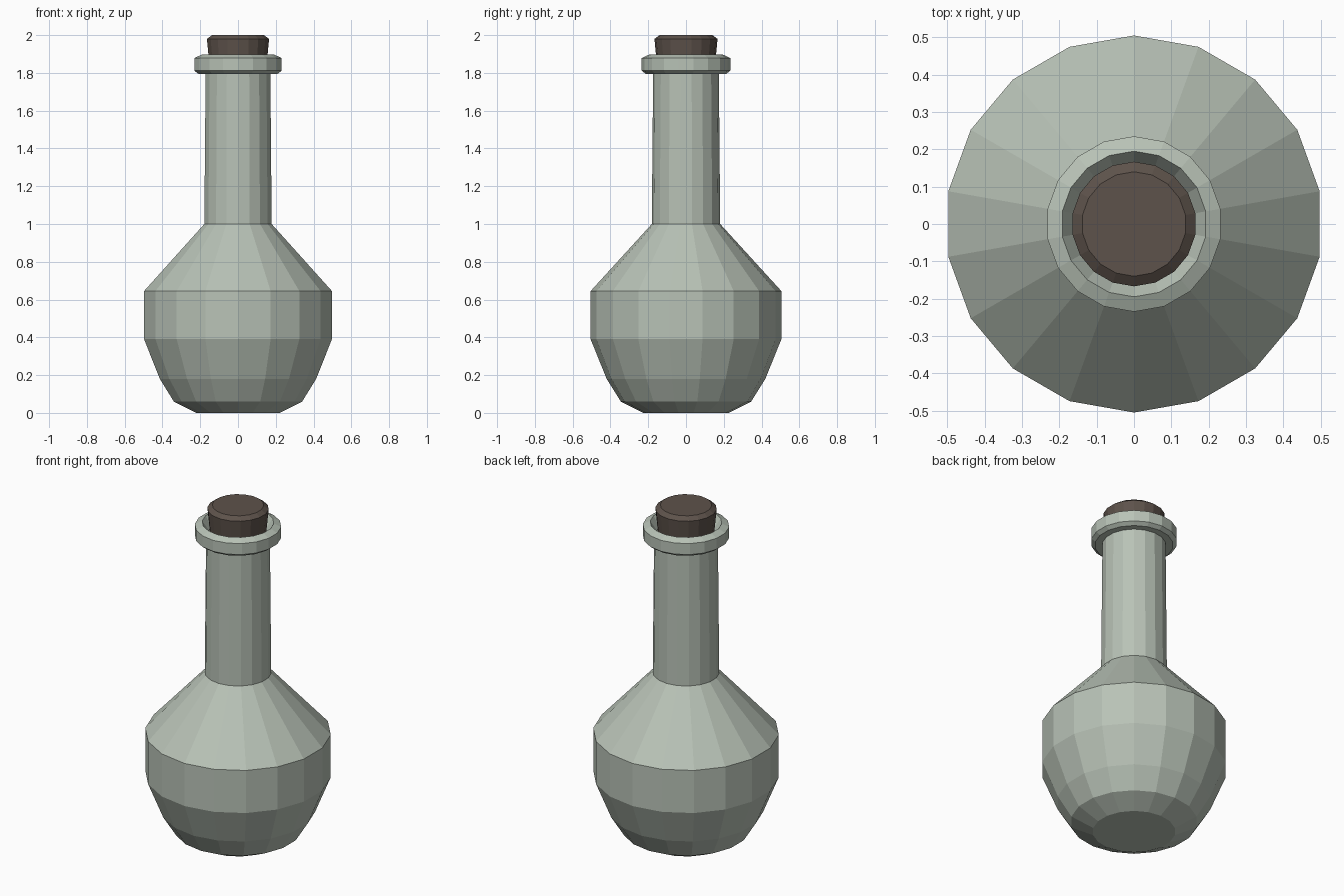
import bpy, bmesh, math

if "Cube" in bpy.data.objects:
    bpy.data.objects.remove(bpy.data.objects["Cube"])

SIDES = 18


def material(name, color):
    mat = bpy.data.materials.new(name)
    mat.diffuse_color = (*color, 1)
    mat.use_nodes = True
    mat.node_tree.nodes["Principled BSDF"].inputs["Base Color"].default_value = mat.diffuse_color
    return mat


def lathe(name, profile, mat):
    """Revolve (radius, z) points into a flat-faced solid capped at both ends."""
    bm = bmesh.new()
    rings = []
    for r, z in profile:
        angles = [math.pi / 2 + i * math.tau / SIDES for i in range(SIDES)]
        rings.append([bm.verts.new((r * math.cos(a), r * math.sin(a), z)) for a in angles])
    for low, high in zip(rings, rings[1:]):
        for i in range(SIDES):
            j = (i + 1) % SIDES
            bm.faces.new((low[i], low[j], high[j], high[i]))
    bm.faces.new(rings[0][::-1])
    bm.faces.new(rings[-1])
    mesh = bpy.data.meshes.new(name)
    bm.to_mesh(mesh)
    bm.free()
    mesh.materials.append(mat)
    obj = bpy.data.objects.new(name, mesh)
    bpy.context.collection.objects.link(obj)
    return obj


glass = material("green_grey_glass", (0.48, 0.54, 0.47))
cork = material("brown_cork", (0.11, 0.085, 0.07))

# Bottle: rounded belly, sloping shoulder, long neck, chamfered lip, sunken mouth
lathe("bottle", [
    (0.225, 0), (0.345, 0.06), (0.42, 0.18), (0.505, 0.39), (0.505, 0.645),
    (0.181, 1.0), (0.174, 1.795),
    (0.213, 1.795), (0.235, 1.812), (0.235, 1.878), (0.195, 1.897),
    (0.158, 1.84),
], glass)

# Stopper: tapers down into the mouth, bevelled top
lathe("cork_stopper", [
    (0.148, 1.78), (0.167, 1.98), (0.14, 2.0),
], cork)
